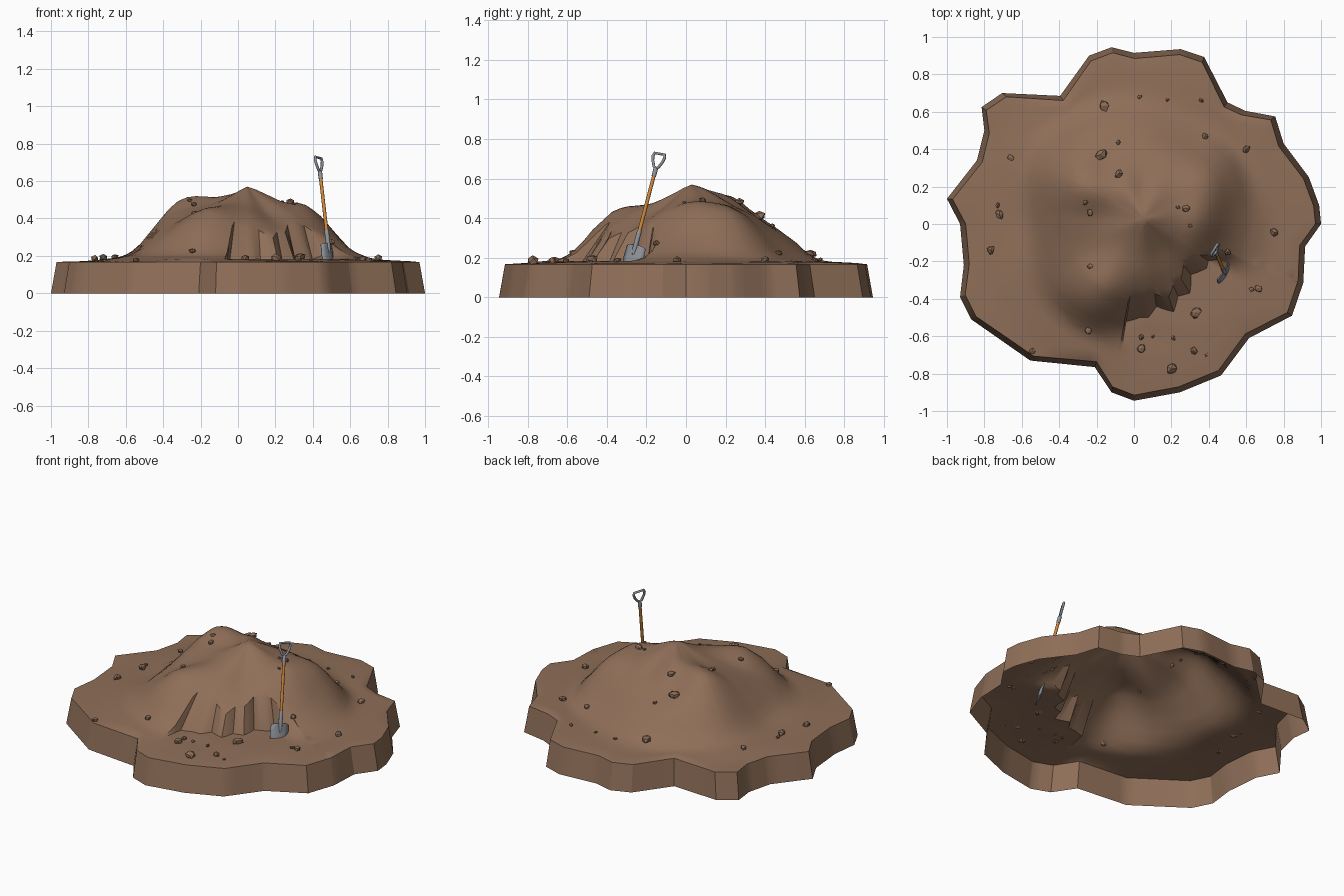
import bpy, bmesh, math, random
from mathutils import Vector, Matrix

if "Cube" in bpy.data.objects:
    bpy.data.objects.remove(bpy.data.objects["Cube"])

random.seed(4)


def material(name, rgb):
    m = bpy.data.materials.new(name)
    m.diffuse_color = (*rgb, 1)
    m.use_nodes = True
    m.node_tree.nodes["Principled BSDF"].inputs["Base Color"].default_value = m.diffuse_color
    return m


DIRT = material("dirt brown", (0.275, 0.158, 0.098))
STONE = material("stone brown", (0.25, 0.146, 0.092))
METAL = material("steel grey", (0.27, 0.29, 0.32))
WOOD = material("orange wood", (0.64, 0.25, 0.045))


def finish(bm, name, mat, angle=None, matrix=None):
    bmesh.ops.recalc_face_normals(bm, faces=bm.faces)
    me = bpy.data.meshes.new(name)
    bm.to_mesh(me)
    bm.free()
    ob = bpy.data.objects.new(name, me)
    bpy.context.collection.objects.link(ob)
    me.materials.append(mat)
    if matrix:
        ob.matrix_world = matrix
    if angle:
        bpy.ops.object.select_all(action='DESELECT')
        ob.select_set(True)
        bpy.context.view_layer.objects.active = ob
        bpy.ops.object.shade_smooth_by_angle(angle=math.radians(angle))
    return ob


# ---- terrain data, polar around the summit ----
PX, PY = 0.05, 0.03
OUTLINE = [(1, 0), (.99, .1), (.935, .25), (.80, .43), (.755, .575), (.595, .605), (.50, .65),
           (.375, .893), (.25, .935), (0, .915), (-.12, .945), (-.24, .9), (-.395, .685),
           (-.705, .70), (-.815, .625), (-.80, .5), (-.84, .34), (-1, .135), (-.93, 0),
           (-.91, -.22), (-.93, -.39), (-.87, -.51), (-.555, -.73), (-.21, -.765), (-.12, -.9),
           (0, -.945), (.245, -.9), (.465, -.81), (.615, -.61), (.845, -.49), (.905, -.315),
           (.915, -.12)]
# heights every 30 degrees, at radius 0.1 .. 0.7
SLOPES = [(.53, .485, .475, .39, .27, .21, .18), (.525, .48, .47, .43, .33, .20, .18),
          (.53, .48, .43, .36, .245, .187, .18), (.53, .47, .42, .355, .285, .205, .18),
          (.54, .515, .455, .39, .355, .25, .18), (.525, .51, .52, .50, .41, .29, .20),
          (.515, .475, .455, .425, .34, .22, .185), (.52, .47, .43, .395, .345, .26, .20),
          (.52, .48, .465, .455, .41, .30, .20), (.52, .47, .43, .365, .27, .185, .18),
          (.505, .435, .38, .315, .25, .20, .18), (.52, .47, .42, .33, .25, .20, .18)]
# dug wall: angle, foot radius, top radius
WALL = [(260.5, .56, .42), (268, .53, .435), (273, .53, .41), (278.5, .475, .41),
        (288, .525, .44), (294, .455, .39), (302, .47, .38), (310.4, .394, .33),
        (321.7, .43, .35), (327, .415, .36), (332, .465, .41), (338, .50, .45)]
LO, HI = WALL[0][0], WALL[-1][0]
FLOOR = 0.183


def polar(x, y):
    return math.degrees(math.atan2(y - PY, x - PX)) % 360, math.hypot(x - PX, y - PY)


def cubic(a, b, c, d, t):
    return b + 0.5 * t * (c - a + t * (2*a - 5*b + 4*c - d + t * (3*(b - c) + d - a)))


def lookup(table, ang):
    """Linear interpolation in a sorted table of (angle, values...)."""
    for p, q in zip(table, table[1:]):
        if p[0] <= ang <= q[0]:
            t = (ang - p[0]) / max(q[0] - p[0], 1e-6)
            return [u + (v - u) * t for u, v in zip(p[1:], q[1:])]


rim = sorted(polar(*p) for p in OUTLINE)
rim = [(rim[-1][0] - 360, rim[-1][1])] + rim + [(rim[0][0] + 360, rim[0][1])]


def rim_radius(ang):
    """Distance to the straight outline segment in this direction."""
    for (a, ra), (b, rb) in zip(rim, rim[1:]):
        if a <= ang <= b:
            s = [math.sin(math.radians(v)) for v in (b - a, ang - a, b - ang)]
            return ra * rb * s[0] / (rb * s[2] + ra * s[1])


def natural(ang, r):
    k, ta = int(ang // 30), ang % 30 / 30
    f = min(r, 0.6999) / 0.1
    j, tr = int(f), f % 1

    def at(s, i):
        return 0.57 if i <= 0 else SLOPES[s % 12][min(i, 7) - 1]
    z = cubic(*[cubic(*[at(k + s, j + i) for i in (-1, 0, 1, 2)], tr) for s in (-1, 0, 1, 2)], ta)
    t = min(max((r - 0.7) / 0.2, 0), 1)
    return z + (0.17 - z) * t


def height(ang, r):
    z = natural(ang, r)
    if LO <= ang <= HI:
        foot, top = lookup(WALL, ang)
        if r > top + 1e-5:
            t = min((r - top) / (foot - top), 1)
            dug = min(z, natural(ang, top) * (1 - t) + FLOOR * t)
            fade = min((HI - ang) / 9, 1)
            return z + (dug - z) * fade
    return z


# ---- dirt mound: summit fan, slopes, dug wall, plain and open-bottomed skirt ----
corners = [a for a, *_ in rim[1:-1]] + [w[0] for w in WALL] + [LO - 1, 342]
spokes = sorted(corners + [a for a in range(0, 360, 3) if all(abs(a - c) > 1.3 for c in corners)])
bm = bmesh.new()
summit = bm.verts.new((PX, PY, 0.57))
columns = []
for ang in spokes:
    foot, top = lookup(WALL, ang) if LO <= ang <= HI else (0.55, 0.45)
    edge = rim_radius(ang)
    radii = [top * i / 10 for i in range(1, 11)]
    radii += [foot + (edge - 0.03 - foot) * i / 8 for i in range(9)]
    ca, sa = math.cos(math.radians(ang)), math.sin(math.radians(ang))
    pts = [(r, height(ang, r)) for r in radii]
    pts[-1] = (pts[-1][0], 0.167)
    pts.append((edge, 0))
    columns.append([bm.verts.new((PX + r * ca, PY + r * sa, z)) for r, z in pts])
for a, b in zip(columns, columns[1:] + columns[:1]):
    bm.faces.new((summit, a[0], b[0]))
    for i in range(len(a) - 1):
        bm.faces.new((a[i], a[i + 1], b[i + 1], b[i]))
finish(bm, "dirt_mound", DIRT, 32)

# ---- loose stones: x, y, radius ----
STONES = [(-.16, .63, .03), (.03, .68, .012), (.18, .665, .01), (.38, .47, .02), (.36, .66, .012),
          (.6, .4, .022), (-.085, .435, .014), (-.18, .37, .034), (-.08, .27, .026),
          (-.66, .355, .02), (-.72, .05, .025), (-.73, .1, .013), (-.765, -.14, .022),
          (-.26, .115, .014), (-.235, .06, .018), (-.235, -.225, .016), (.28, .085, .022),
          (.235, .09, .012), (.3, -.01, .011), (.75, -.045, .022), (.5, -.15, .02),
          (.63, -.35, .015), (.665, -.345, .02), (.33, -.475, .03), (.32, -.68, .021),
          (.39, -.7, .01), (.2, -.775, .03), (.21, -.61, .014), (.04, -.665, .024),
          (.04, -.605, .016), (.1, -.6, .011), (-.245, -.57, .019), (-.545, -.68, .017)]
bm = bmesh.new()
for x, y, s in STONES:
    place = (Matrix.Translation((x, y, height(*polar(x, y)) + s * 0.4))
             @ Matrix.Rotation(random.uniform(0, 6), 4, 'Z')
             @ Matrix.Diagonal((s * 1.15, s * 0.95, s * 0.8, 1)))
    new = bmesh.ops.create_icosphere(bm, subdivisions=1, radius=1)['verts']
    for v in new:
        v.co = place @ (v.co * random.uniform(0.75, 1.15))
finish(bm, "loose_stones", STONE)

# ---- shovel, in a frame along its shaft ----
base = Vector((.480, -.250, .28))
axis = (Vector((.438, -.153, .65)) - base).normalized()
side = Vector((.5, .86, 0))
side = (side - axis * side.dot(axis)).normalized()
frame = Matrix((side, axis.cross(side), axis)).transposed().to_4x4()
frame.translation = base


def rod(name, mat, rings, sides=12):
    """Round bar from (height, radius) rings."""
    bm = bmesh.new()
    loops = [[bm.verts.new((r * math.cos(math.tau * i / sides), r * math.sin(math.tau * i / sides), h))
              for i in range(sides)] for h, r in rings]
    for a, b in zip(loops, loops[1:]):
        for i in range(sides):
            j = (i + 1) % sides
            bm.faces.new((a[i], a[j], b[j], b[i]))
    bm.faces.new(loops[0])
    bm.faces.new(loops[-1])
    return finish(bm, name, mat, 40, frame)


rod("shaft", WOOD, [(.03, .0095), (.365, .009)])
rod("blade_socket", METAL, [(-.07, .005), (-.03, .012), (.055, .012), (.06, .0105)])
rod("grip_collar", METAL, [(.345, .0115), (.385, .0115), (.392, .007)])

# curved blade, tip buried in the ground
bm = bmesh.new()
rows = [[bm.verts.new((u * w, 0.012 * (u * w / .055) ** 2, h)) for u in (-1, -.5, 0, .5, 1)]
        for h, w in [(-.19, .008), (-.165, .03), (-.13, .052), (-.08, .058), (-.025, .055),
                     (-.018, .04), (-.014, .012)]]
for a, b in zip(rows, rows[1:]):
    for i in range(4):
        bm.faces.new((a[i], a[i + 1], b[i + 1], b[i]))
blade = finish(bm, "blade", METAL, 40, frame)
mod = blade.modifiers.new("thickness", 'SOLIDIFY')
mod.thickness, mod.offset = 0.006, 0

# closed loop grip
curve = bpy.data.curves.new("grip", 'CURVE')
curve.dimensions = '3D'
curve.bevel_depth, curve.bevel_resolution = 0.0075, 2
spline = curve.splines.new('POLY')
loop = [(0, .385), (.014, .395), (.03, .425), (.035, .447), (.03, .463),
        (-.03, .463), (-.035, .447), (-.03, .425), (-.014, .395)]
spline.points.add(len(loop) - 1)
for p, (x, h) in zip(spline.points, loop):
    p.co = (x, 0, h, 1)
spline.use_cyclic_u = True
grip = bpy.data.objects.new("grip", curve)
bpy.context.collection.objects.link(grip)
curve.materials.append(METAL)
grip.matrix_world = frame
